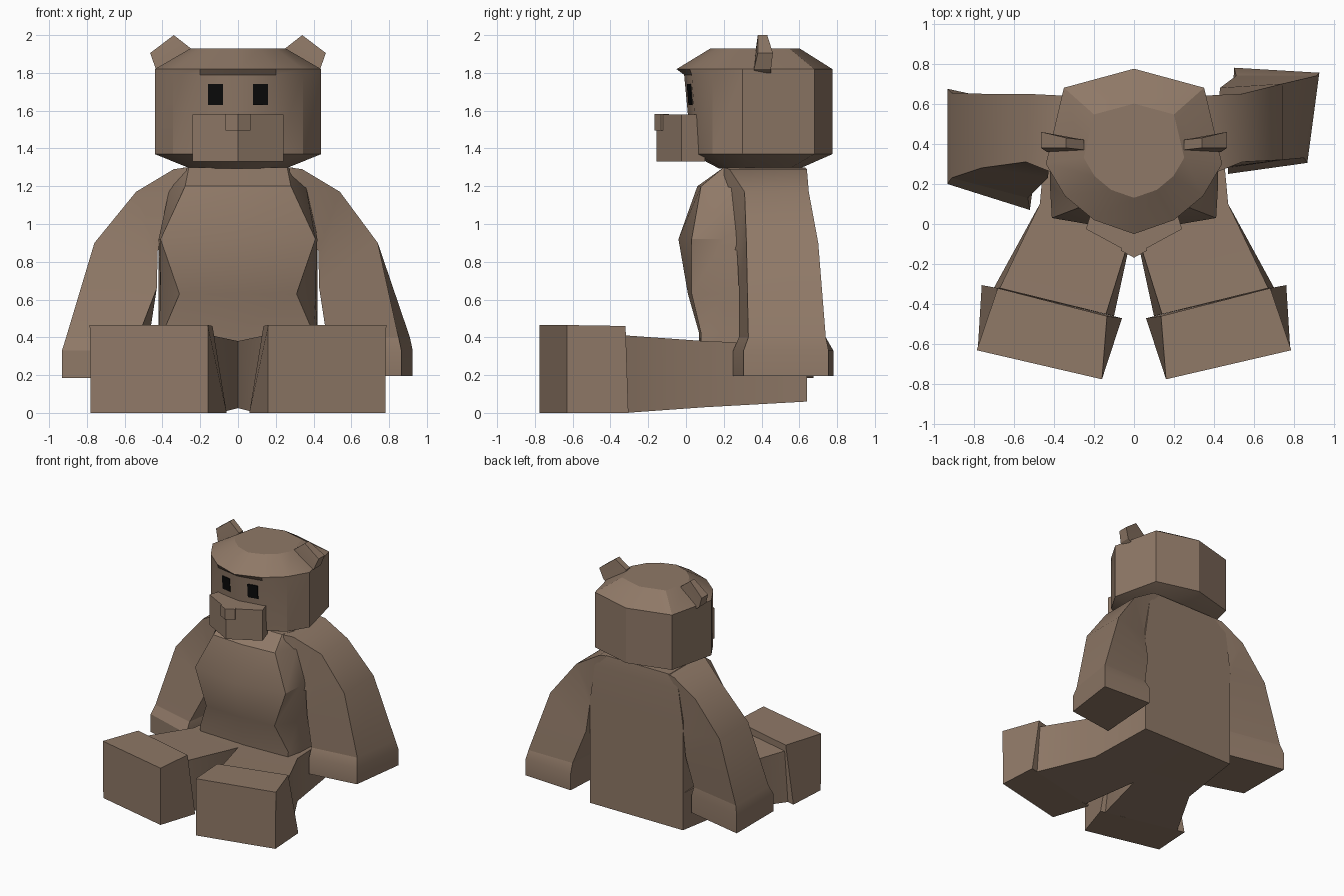
import bpy, bmesh, math


def material(name, rgb):
    m = bpy.data.materials.new(name)
    m.diffuse_color = (*rgb, 1)
    return m


FUR = material("brown fur", (0.275, 0.19, 0.135))
BLACK = material("black", (0.003, 0.003, 0.003))


def loft(name, rings, mat=FUR, angle=25):
    """Skin a closed solid through rings of equal point count."""
    bm = bmesh.new()
    vs = [[bm.verts.new(p) for p in r] for r in rings]
    n = len(rings[0])
    for a, b in zip(vs, vs[1:]):
        for i in range(n):
            j = (i + 1) % n
            bm.faces.new((a[i], a[j], b[j], b[i]))
    bm.faces.new(vs[0][::-1])
    bm.faces.new(vs[-1])
    bmesh.ops.recalc_face_normals(bm, faces=bm.faces)
    me = bpy.data.meshes.new(name)
    bm.to_mesh(me)
    bm.free()
    me.materials.append(mat)
    ob = bpy.data.objects.new(name, me)
    bpy.context.collection.objects.link(ob)
    bpy.ops.object.select_all(action='DESELECT')
    ob.select_set(True)
    bpy.context.view_layer.objects.active = ob
    bpy.ops.object.shade_smooth_by_angle(angle=math.radians(angle))
    return ob


def level(half, z):
    """Mirror a half outline (front to back) into a full ring at height z."""
    full = half + [(-x, y) for x, y in reversed(half) if x > 0]
    return [(x, y, z) for x, y in full]


def flip(rings, s):
    return [[(s * x, y, z) for x, y, z in r] for r in rings]


# head: faceted drum with a jutting brow and bevelled crown and chin
side = [(0.345, 0.14), (0.44, 0.30), (0.35, 0.68), (0, 0.775)]
brow = [(0, -0.05), (0.2, 0.02)] + side
face_top = [(0, -0.01), (0.2, 0.03)] + side
face_low = [(0, 0.03), (0.2, 0.06)] + side


def shrink(half, k):
    return [(x * k, 0.37 + (y - 0.37) * k) for x, y in half]


loft("head", [level(shrink(face_low, 0.58), 1.295), level(face_low, 1.37),
              level(face_top, 1.79), level(brow, 1.82),
              level(shrink(brow, 0.57), 1.93)])

# snout: wedge pointing forward, with a small nose on its ridge
wedge = [(0, -0.155), (0.24, -0.025), (0.2, 0.1)]
loft("snout", [level(wedge, 1.33), level(wedge, 1.58)])
tip = [(0, -0.168), (0.065, -0.133), (0.05, -0.09)]
loft("nose", [level(tip, 1.495), level(tip, 1.582)])


# eyes: thin plates following the slope of the face
def eye_y(x, z):
    return -0.012 + 0.2 * x + (1.79 - z) * 0.08


for s, tag in ((-1, "left"), (1, "right")):
    quad = [(0.08, 1.63), (0.16, 1.63), (0.16, 1.74), (0.08, 1.74)]
    loft(tag + "_eye", flip([[(x, eye_y(x, z) + d, z) for x, z in quad]
                             for d in (-0.004, 0.005)], s), BLACK)

    # ears: slanted blocks on the crown corners
    loft(tag + "_ear", flip([
        [(0.25, 0.37, 1.90), (0.25, 0.42, 1.90), (0.41, 0.45, 1.80), (0.41, 0.36, 1.80)],
        [(0.25, 0.37, 1.93), (0.25, 0.42, 1.93), (0.435, 0.45, 1.82), (0.435, 0.36, 1.82)],
        [(0.34, 0.38, 2.0), (0.34, 0.43, 2.0), (0.465, 0.46, 1.905), (0.465, 0.38, 1.905)],
    ], s))

    # legs: tapered blocks running from the seat to the ankle
    loft(tag + "_leg", flip([
        [(0, 0.64, 0.06), (0.42, 0.64, 0.06), (0.42, 0.64, 0.36), (0, 0.64, 0.36)],
        [(0, 0.0, 0.025), (0.47, 0.1, 0.03), (0.47, 0.1, 0.38), (0, 0.0, 0.38)],
        [(0.10, -0.46, 0), (0.70, -0.32, 0), (0.67, -0.32, 0.41), (0.14, -0.45, 0.41)],
    ], s))

    # feet: large blocks turned outward
    loft(tag + "_foot", flip([
        [(0.06, -0.47, 0), (0.16, -0.775, 0), (0.78, -0.63, 0), (0.76, -0.305, 0)],
        [(0.135, -0.46, 0.46), (0.16, -0.775, 0.465), (0.785, -0.63, 0.465), (0.68, -0.32, 0.46)],
    ], s))

# torso: flat back, pulled-in waist, full chest, narrow shoulders
loft("torso", [
    level([(0, 0.05), (0.38, 0.08), (0.42, 0.2), (0.42, 0.64)], 0.06),
    level([(0, 0.07), (0.40, 0.08), (0.42, 0.2), (0.42, 0.64)], 0.42),
    level([(0, 0.01), (0.31, 0.03), (0.41, 0.2), (0.42, 0.64)], 0.63),
    level([(0, -0.04), (0.41, 0.03), (0.42, 0.2), (0.42, 0.64)], 0.92),
    level([(0, 0.06), (0.28, 0.08), (0.36, 0.25), (0.38, 0.64)], 1.2),
    level([(0, 0.2), (0.26, 0.2), (0.29, 0.3), (0.29, 0.63)], 1.3),
])


# arms: each ring is outer back, outer front, inner front, inner back
def arm_ring(outer, inner, y_outer, y_inner):
    return [(outer[0], y_outer[1], outer[1]), (outer[0], y_outer[0], outer[1]),
            (inner[0], y_inner[0], inner[1]), (inner[0], y_inner[1], inner[1])]


def at(z, pts, top=0):
    return [(x, y, z) for x, y in pts]


shoulder = [arm_ring((0.27, 1.3), (0.32, 0.92), (0.2, 0.63), (0.2, 0.62)),
            arm_ring((0.34, 1.29), (0.38, 0.88), (0.23, 0.64), (0.2, 0.62)),
            arm_ring((0.54, 1.17), (0.425, 0.86), (0.31, 0.65), (0.27, 0.64))]

right = shoulder + [
    arm_ring((0.74, 0.9), (0.43, 0.66), (0.32, 0.70), (0.28, 0.68)),
    at(0.40, [(0.91, 0.74), (0.85, 0.33), (0.47, 0.28), (0.51, 0.74)])]
left = shoulder + [
    arm_ring((0.76, 0.9), (0.43, 0.66), (0.28, 0.65), (0.23, 0.62)),
    at(0.40, [(0.91, 0.655), (0.91, 0.23), (0.53, 0.13), (0.47, 0.57)])]
loft("right_arm", right, angle=35)
loft("left_arm", flip(left, -1), angle=35)

# hands: flared slabs closing the sleeves
right_palm = [(0.925, 0.755), (0.865, 0.305), (0.47, 0.25), (0.5, 0.78)]
left_palm = [(0.932, 0.675), (0.932, 0.2), (0.52, 0.07), (0.45, 0.57)]
loft("right_hand", [right[-1], at(0.33, right_palm), at(0.195, right_palm)])
loft("left_hand", flip([left[-1], at(0.33, left_palm), at(0.185, left_palm)], -1))
